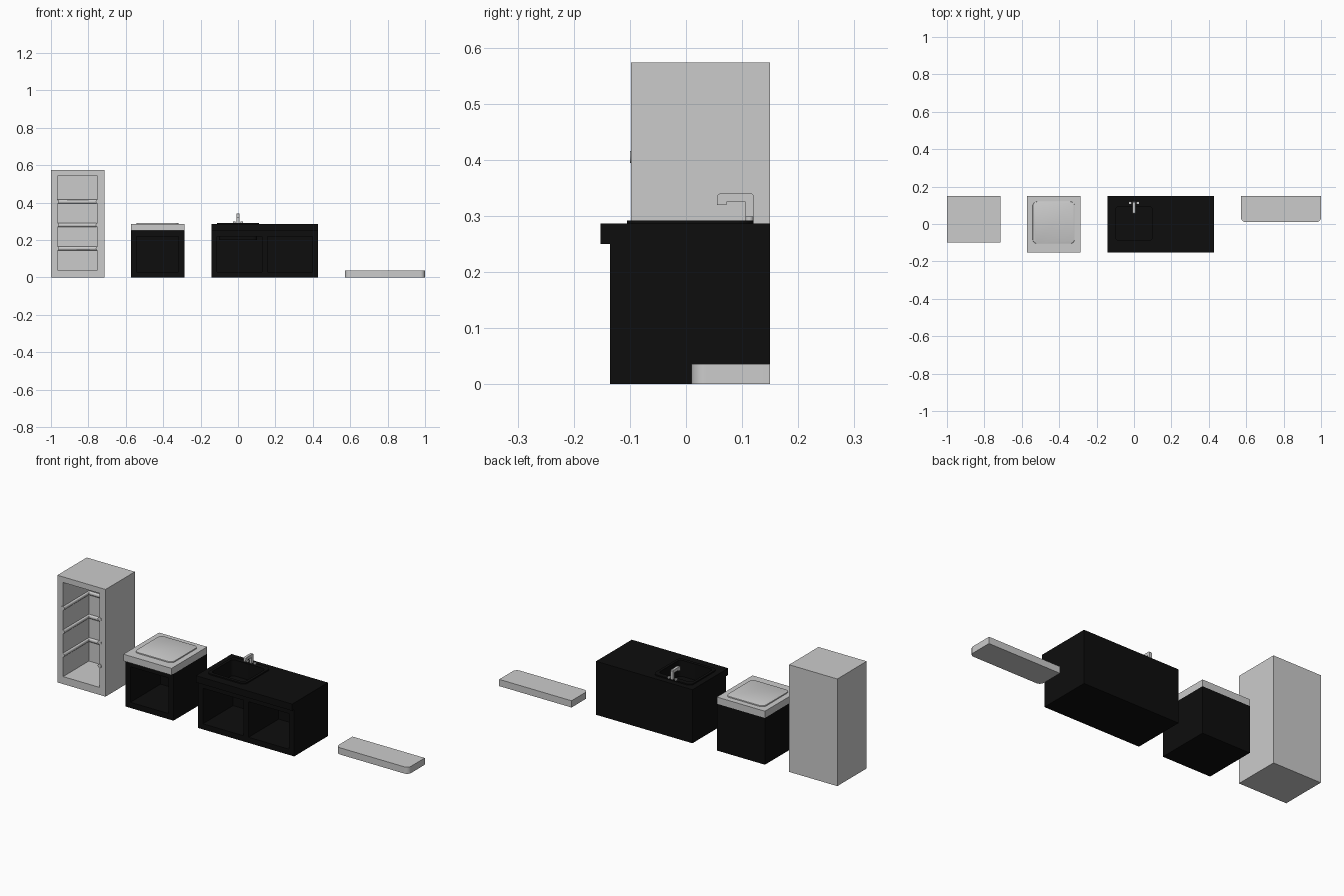
import bpy, bmesh, math

if "Cube" in bpy.data.objects:
    bpy.data.objects.remove(bpy.data.objects["Cube"])

black = bpy.data.materials.new("black_finish")
black.diffuse_color = (0.004, 0.004, 0.004, 1)
black.use_nodes = True
black.node_tree.nodes["Principled BSDF"].inputs["Base Color"].default_value = black.diffuse_color


def prism(name, x0, x1, y0, y1, z0, z1, radii=(0, 0, 0, 0), mat=None, bevel=0):
    """Upright block; radii round the corners front-left, front-right, back-right, back-left."""
    pts = []
    corners = [(x0, y0, 1, 1), (x1, y0, -1, 1), (x1, y1, -1, -1), (x0, y1, 1, -1)]
    for i, ((cx, cy, sx, sy), r) in enumerate(zip(corners, radii)):
        if r == 0:
            pts.append((cx, cy))
            continue
        for k in range(9):
            a = math.pi + i * math.pi / 2 + k * math.pi / 16
            pts.append((cx + sx * r + r * math.cos(a), cy + sy * r + r * math.sin(a)))
    bm = bmesh.new()
    face = bm.faces.new([bm.verts.new((x, y, z0)) for x, y in pts])
    ext = bmesh.ops.extrude_face_region(bm, geom=[face])["geom"]
    bmesh.ops.translate(bm, vec=(0, 0, z1 - z0),
                        verts=[v for v in ext if isinstance(v, bmesh.types.BMVert)])
    if bevel:
        top = [e for e in bm.edges if all(abs(v.co.z - z1) < 1e-6 for v in e.verts)]
        bmesh.ops.bevel(bm, geom=top, offset=bevel, segments=2, profile=0.5, affect='EDGES')
    bmesh.ops.recalc_face_normals(bm, faces=bm.faces)
    me = bpy.data.meshes.new(name)
    bm.to_mesh(me)
    bm.free()
    ob = bpy.data.objects.new(name, me)
    bpy.context.collection.objects.link(ob)
    if mat:
        me.materials.append(mat)
    if any(radii):
        smooth(ob)
    return ob


def activate(ob):
    bpy.ops.object.select_all(action='DESELECT')
    ob.select_set(True)
    bpy.context.view_layer.objects.active = ob


def smooth(ob):
    activate(ob)
    bpy.ops.object.shade_smooth_by_angle(angle=math.radians(35))


def cut(ob, *box, radii=(0, 0, 0, 0)):
    """Subtract a block from an object."""
    cutter = prism("cutter", *box, radii=radii, mat=ob.active_material)
    cutter.hide_render = True
    mod = ob.modifiers.new("opening", 'BOOLEAN')
    mod.operation, mod.solver, mod.object = 'DIFFERENCE', 'EXACT', cutter
    activate(ob)
    bpy.ops.object.modifier_move_to_index(modifier=mod.name, index=0)
    bpy.ops.object.modifier_apply(modifier=mod.name)
    bpy.data.objects.remove(cutter)


def tube(name, points, r):
    """Round bar along a polyline."""
    cu = bpy.data.curves.new(name, 'CURVE')
    cu.dimensions = '3D'
    cu.bevel_depth, cu.bevel_resolution, cu.use_fill_caps = r, 4, True
    sp = cu.splines.new('POLY')
    sp.points.add(len(points) - 1)
    for p, co in zip(sp.points, points):
        p.co = (*co, 1)
    ob = bpy.data.objects.new(name, cu)
    bpy.context.collection.objects.link(ob)
    activate(ob)
    bpy.ops.object.convert(target='MESH')
    smooth(bpy.context.object)
    return bpy.context.object


# Tall open cabinet with U-shaped shelf rails
tall = prism("tall_cabinet", -1, -0.715, -0.098, 0.15, 0, 0.573)
cut(tall, -0.966, -0.752, -0.2, 0.12, 0.04, 0.543)
for i, z in enumerate((0.155, 0.28, 0.405)):
    tube(f"shelf_rail_{i + 1}", [(-0.968, -0.0995, z), (-0.968, 0.12, z),
                                 (-0.75, 0.12, z), (-0.75, -0.0995, z)], 0.011)

# Small base cabinet with pale worktop and hob
small = prism("small_cabinet", -0.572, -0.287, -0.135, 0.15, 0, 0.25, mat=black)
cut(small, -0.542, -0.317, -0.2, 0.12, 0.03, 0.22)
prism("small_worktop", -0.572, -0.287, -0.152, 0.15, 0.25, 0.286)
prism("hob_plate", -0.542, -0.317, -0.105, 0.12, 0.285, 0.292, radii=(0.025,) * 4, bevel=0.003)

# Sink cabinet with two openings
wide = prism("sink_cabinet", -0.143, 0.427, -0.135, 0.15, 0, 0.25, mat=black)
cut(wide, -0.113, 0.127, -0.2, 0.12, 0.03, 0.22)
cut(wide, 0.157, 0.397, -0.2, 0.12, 0.03, 0.22)
top = prism("sink_worktop", -0.143, 0.427, -0.152, 0.15, 0.25, 0.286, mat=black)
hole = (-0.102, 0.102, -0.092, 0.097)
cut(wide, *hole, 0.21, 0.3, radii=(0.02,) * 4)
cut(top, *hole, 0.2, 0.3, radii=(0.02,) * 4)

# Sink rim and basin
rim = prism("sink_rim", -0.1125, 0.1125, -0.105, 0.12, 0.285, 0.292, radii=(0.025,) * 4, mat=black)
bowl = (-0.098, 0.098, -0.088, 0.093)
cut(rim, *bowl, 0.2, 0.4, radii=(0.018,) * 4)
basin = prism("sink_basin", *hole, 0.2, 0.287, radii=(0.02,) * 4, mat=black)
cut(basin, *bowl, 0.206, 0.4, radii=(0.018,) * 4)
for ob in (wide, top, rim, basin):
    smooth(ob)

# Tap: swan neck profile extruded sideways
profile = [(0.12, 0.29), (0.12, 0.337), (0.116, 0.341), (0.062, 0.341), (0.057, 0.338),
           (0.055, 0.333), (0.055, 0.319), (0.072, 0.319), (0.072, 0.325), (0.106, 0.325),
           (0.106, 0.29)]
bm = bmesh.new()
f = bm.faces.new([bm.verts.new((-0.007, y, z)) for y, z in profile])
ext = bmesh.ops.extrude_face_region(bm, geom=[f])["geom"]
bmesh.ops.translate(bm, vec=(0.014, 0, 0), verts=[v for v in ext if isinstance(v, bmesh.types.BMVert)])
bmesh.ops.recalc_face_normals(bm, faces=bm.faces)
me = bpy.data.meshes.new("tap_spout")
bm.to_mesh(me)
bm.free()
bpy.context.collection.objects.link(bpy.data.objects.new("tap_spout", me))

# Tap handles
for side, s in (("left", -1), ("right", 1)):
    bpy.ops.mesh.primitive_cylinder_add(vertices=20, radius=0.007, depth=0.009,
                                        location=(s * 0.021, 0.113, 0.2945))
    bpy.context.object.name = f"tap_handle_{side}"
    smooth(bpy.context.object)

# Low wall shelf with rounded front corners
prism("low_shelf", 0.572, 1, 0.01, 0.15, 0, 0.036, radii=(0.025, 0.025, 0, 0))
